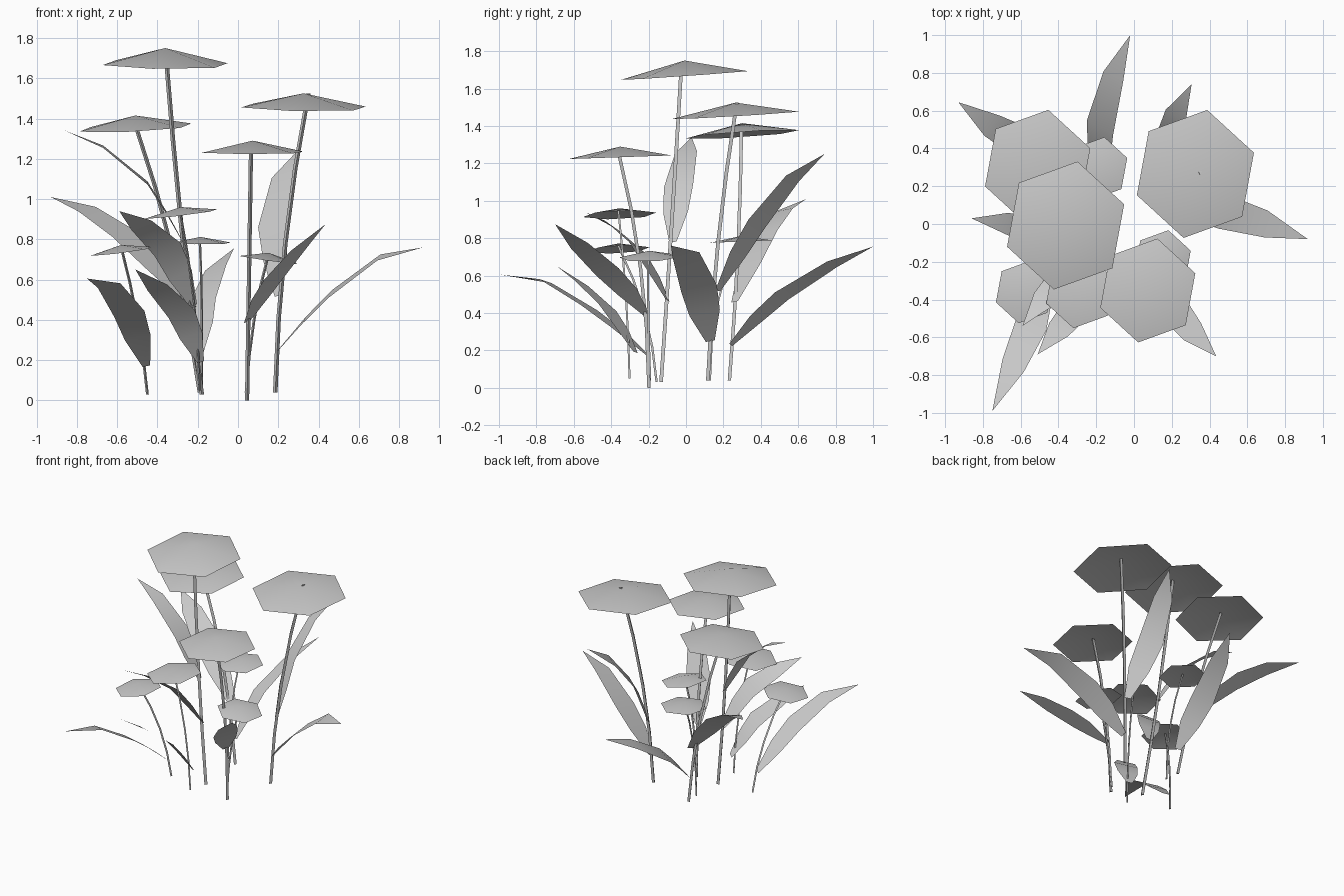
import bpy
import bmesh
from math import cos, sin, radians
from mathutils import Vector

default_cube = bpy.data.objects.get("Cube")
if default_cube:
    bpy.data.objects.remove(default_cube, do_unlink=True)

# One plain grey for the whole plant
grey = bpy.data.materials.new("plain grey")
grey.use_nodes = True
colour = (0.6, 0.6, 0.6, 1)
grey.diffuse_color = colour
grey.node_tree.nodes["Principled BSDF"].inputs["Base Color"].default_value = colour


def finish(bm, name, sheet):
    """Turn a bmesh into an object; open sheets face up and are smooth."""
    bmesh.ops.recalc_face_normals(bm, faces=bm.faces)
    if sheet:
        if sum(face.normal.z for face in bm.faces) < 0:
            bmesh.ops.reverse_faces(bm, faces=bm.faces)
        for face in bm.faces:
            face.smooth = True
    mesh = bpy.data.meshes.new(name)
    bm.to_mesh(mesh)
    bm.free()
    mesh.materials.append(grey)
    obj = bpy.data.objects.new(name, mesh)
    bpy.context.collection.objects.link(obj)


def make_stem(name, base, middle, top, radius, segments=4):
    """Three-sided tube along a smooth arc through three points."""
    base, middle, top = Vector(base), Vector(middle), Vector(top)
    control = middle * 2 - (base + top) / 2
    bm = bmesh.new()
    rings = []
    for step in range(segments + 1):
        t = step / segments
        centre = base.lerp(control, t).lerp(control.lerp(top, t), t)
        rings.append([bm.verts.new(centre + radius * Vector((cos(a), sin(a), 0)))
                      for a in (radians(30 + 120 * k) for k in range(3))])
    for low, high in zip(rings, rings[1:]):
        for k in range(3):
            n = (k + 1) % 3
            bm.faces.new((low[k], low[n], high[n], high[k]))
    bm.faces.new(rings[0])
    bm.faces.new(rings[-1])
    finish(bm, name, sheet=False)


def make_bloom(name, apex, radius, height, slope_x, slope_y):
    """Open, shallow six-sided cone, slightly tilted and narrowed."""
    bm = bmesh.new()
    peak = bm.verts.new(apex)
    rim = []
    for k in range(6):
        a = radians(19 + 60 * k)
        dx, dy = 0.95 * radius * cos(a), radius * sin(a)
        drop = slope_x * dx + slope_y * dy - height
        rim.append(bm.verts.new(Vector(apex) + Vector((dx, dy, drop))))
    for k in range(6):
        bm.faces.new((peak, rim[k], rim[(k + 1) % 6]))
    finish(bm, name, sheet=True)


def make_leaf(name, base, middle, outer, tip, side):
    """Thin strip that widens from the stem, then tapers to a point."""
    base, middle, outer, side = (Vector(p) for p in (base, middle, outer, side))
    lower = (base + middle) / 2 + Vector((0, 0, 0.01))
    bm = bmesh.new()
    pairs = []
    for centre, width in ((base, 0.25), (lower, 0.85), (middle, 1), (outer, 0.75)):
        pairs.append((bm.verts.new(centre - side * width),
                      bm.verts.new(centre + side * width)))
    for (a, b), (c, d) in zip(pairs, pairs[1:]):
        bm.faces.new((a, b, d, c))
    bm.faces.new((*pairs[-1], bm.verts.new(tip)))
    finish(bm, name, sheet=True)


# Large flowers
make_stem("tallest_stem", (-.18, -.13, .03), (-.28, -.075, .85), (-.36, -.02, 1.74), .013)
make_bloom("tallest_bloom", (-.362, -.008, 1.75), .345, .08, -.01, .07)
make_stem("left_stem", (.185, .12, .04), (.235, .175, .78), (.35, .275, 1.525), .013)
make_bloom("left_bloom", (.325, .265, 1.525), .345, .068, -.015, .06)
make_stem("back_stem", (-.19, .235, .04), (-.32, .28, .72), (-.52, .3, 1.4), .012)
make_bloom("back_bloom", (-.51, .3, 1.415), .31, .06, .05, .065)
make_stem("front_stem", (.045, -.195, 0), (.055, -.24, .64), (.065, -.36, 1.27), .012)
make_bloom("front_bloom", (.073, -.352, 1.29), .28, .057, 0, .035)

# Small flowers
make_stem("small_front_stem", (-.19, -.3, .05), (-.22, -.32, .5), (-.29, -.36, .95), .007)
make_bloom("small_front_bloom", (-.285, -.355, .96), .2, .035, .12, .04)
make_stem("small_back_stem", (-.18, .13, .04), (-.18, .17, .45), (-.19, .29, .8), .007)
make_bloom("small_back_bloom", (-.187, .295, .812), .168, .03, 0, .04)
make_stem("small_right_stem", (-.45, -.155, .03), (-.5, -.22, .4), (-.58, -.36, .76), .008)
make_bloom("small_right_bloom", (-.58, -.36, .772), .168, .032, .13, .05)
make_stem("small_left_stem", (.04, -.19, .04), (.08, -.2, .4), (.15, -.2, .72), .008)
make_bloom("small_left_bloom", (.152, -.195, .733), .165, .035, -.14, .03)

# Leaves: base, middle, outer bend, tip, half-width direction
make_leaf("long_front_leaf", (-.455, -.2, .17), (-.54, -.52, .43),
          (-.64, -.75, .57), (-.75, -.99, .605), (.075, -.045, .015))
make_leaf("back_right_leaf", (-.22, .26, .46), (-.57, .42, .83),
          (-.75, .52, .95), (-.93, .645, 1.01), (.057, .07, .015))
make_leaf("back_leaf", (-.19, .24, .23), (-.18, .51, .49),
          (-.11, .78, .66), (-.02, 1, .755), (.07, -.035, .02))
make_leaf("left_leaf", (.2, .13, .25), (.46, .07, .53),
          (.7, 0, .71), (.92, -.08, .76), (.01, .095, .02))
make_leaf("front_left_leaf", (.045, -.21, .39), (.19, -.42, .62),
          (.31, -.57, .76), (.435, -.7, .875), (.06, .06, .02))
make_leaf("back_left_leaf", (.2, .17, .52), (.17, .38, .88),
          (.22, .57, 1.12), (.305, .74, 1.25), (-.07, .046, -.02))
make_leaf("right_leaf", (-.27, -.07, .78), (-.45, -.04, 1.08),
          (-.67, 0, 1.26), (-.86, .03, 1.34), (0, .078, .008))
make_leaf("front_right_leaf", (-.22, -.1, .47), (-.35, -.26, .75),
          (-.48, -.4, .87), (-.59, -.54, .94), (.065, -.046, .032))
make_leaf("low_front_leaf", (-.185, -.27, .19), (-.28, -.42, .43),
          (-.4, -.56, .56), (-.51, -.69, .65), (.065, -.048, .02))
